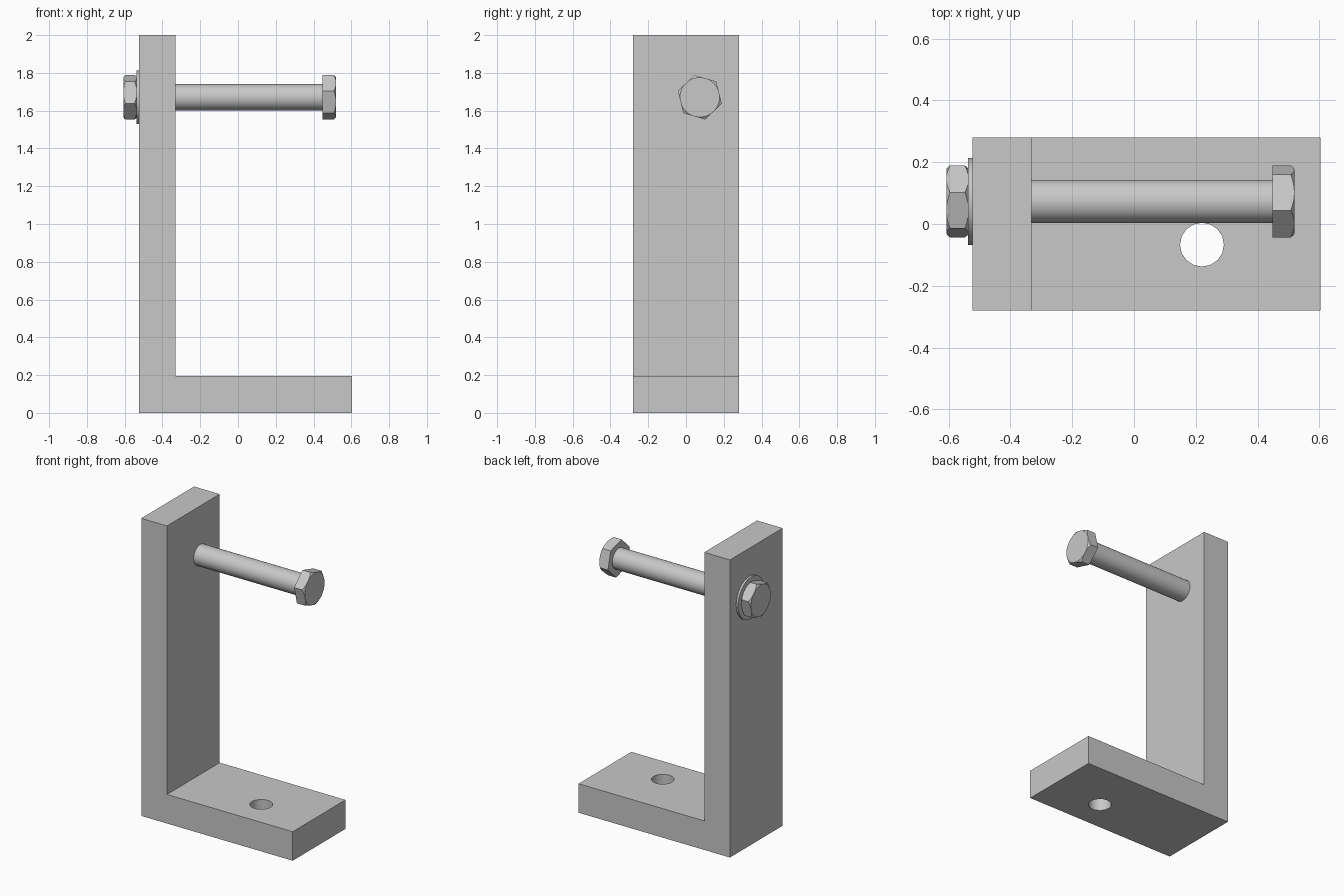
import bpy, bmesh
from math import cos, sin, tau, radians

default = bpy.data.objects.get("Cube")
if default:
    bpy.data.objects.remove(default, do_unlink=True)

GREY = (0.58, 0.58, 0.58, 1)
steel = bpy.data.materials.new("steel grey")
steel.use_nodes = True
steel.diffuse_color = GREY
steel.node_tree.nodes["Principled BSDF"].inputs["Base Color"].default_value = GREY

BOLT_Y, BOLT_Z = 0.073, 1.671
HALF_DEPTH = 0.28


def make_object(name, bm):
    bmesh.ops.recalc_face_normals(bm, faces=bm.faces)
    mesh = bpy.data.meshes.new(name)
    bm.to_mesh(mesh)
    bm.free()
    mesh.materials.append(steel)
    obj = bpy.data.objects.new(name, mesh)
    bpy.context.collection.objects.link(obj)
    return obj


def activate(obj):
    bpy.ops.object.select_all(action="DESELECT")
    obj.select_set(True)
    bpy.context.view_layer.objects.active = obj


def smooth(obj):
    activate(obj)
    bpy.ops.object.shade_smooth_by_angle(angle=radians(30))


def lathe(name, profile, sides, phase=0.0):
    """Turn (x, radius) points around the bolt axis and cap both ends."""
    bm = bmesh.new()
    angles = [phase + tau * i / sides for i in range(sides)]
    rings = [[bm.verts.new((x, BOLT_Y + r * cos(a), BOLT_Z + r * sin(a)))
              for a in angles] for x, r in profile]
    for lower, upper in zip(rings, rings[1:]):
        for i in range(sides):
            j = (i + 1) % sides
            bm.faces.new((lower[i], lower[j], upper[j], upper[i]))
    bm.faces.new(rings[0])
    bm.faces.new(rings[-1])
    return make_object(name, bm)


def boolean(obj, cutter, operation):
    cutter.hide_render = True
    mod = obj.modifiers.new("cut", "BOOLEAN")
    mod.operation = operation
    mod.solver = "EXACT"
    mod.object = cutter
    activate(obj)
    bpy.ops.object.modifier_apply(modifier=mod.name)
    bpy.data.objects.remove(cutter, do_unlink=True)


def hexagon(name, x0, x1, phase, chamfer_start, chamfer_end):
    """Hexagonal prism whose chosen ends are turned to a round chamfer."""
    obj = lathe(name, [(x0 - 0.02, 0.121), (x1 + 0.02, 0.121)], 6, radians(phase))
    inner, outer, depth = 0.105, 0.14, 0.025
    profile = [(x0, inner if chamfer_start else outer), (x0 + depth, outer),
               (x1 - depth, outer), (x1, inner if chamfer_end else outer)]
    boolean(obj, lathe("chamfer_tool", profile, 48), "INTERSECT")
    smooth(obj)


# L-shaped bracket: a tall post and a foot
outline = [(-0.523, 0), (0.603, 0), (0.603, 0.195), (-0.332, 0.195),
           (-0.332, 2), (-0.523, 2)]
bm = bmesh.new()
side = bm.faces.new([bm.verts.new((x, -HALF_DEPTH, z)) for x, z in outline])
extruded = bmesh.ops.extrude_face_region(bm, geom=[side])["geom"]
bmesh.ops.translate(bm, vec=(0, 2 * HALF_DEPTH, 0),
                    verts=[v for v in extruded if isinstance(v, bmesh.types.BMVert)])
bracket = make_object("bracket", bm)

# Mounting hole through the foot
bpy.ops.mesh.primitive_cylinder_add(vertices=16, radius=0.071, depth=0.6,
                                    location=(0.22, -0.067, 0.1))
boolean(bracket, bpy.context.object, "DIFFERENCE")
smooth(bracket)

# Bolt, washer and nut
smooth(lathe("bolt_shaft", [(-0.606, 0.07), (0.455, 0.07)], 32))
smooth(lathe("washer", [(-0.537, 0.141), (-0.522, 0.141)], 48))
hexagon("bolt_head", 0.448, 0.519, 44, False, True)
hexagon("nut", -0.607, -0.536, 16, True, True)
